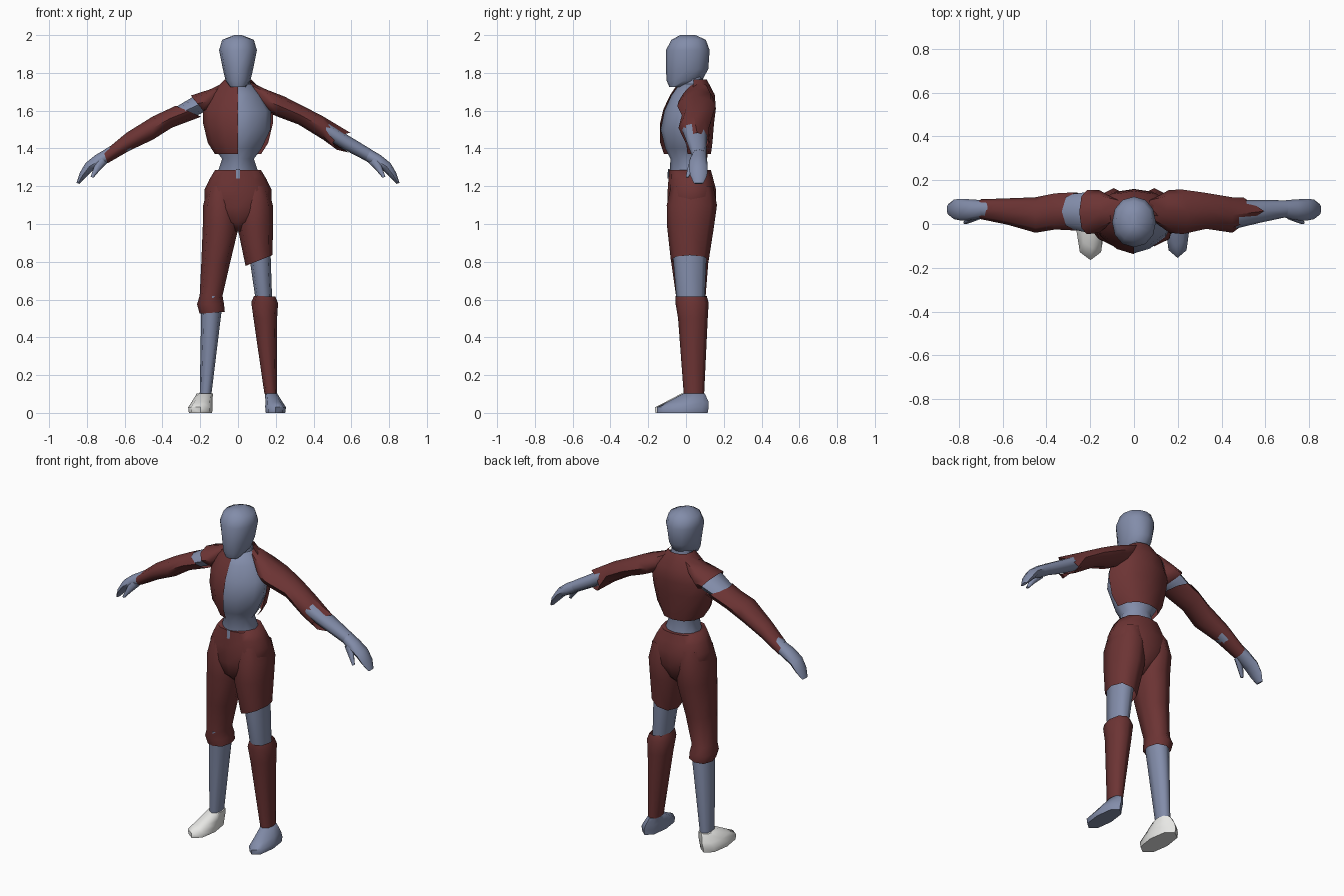
import bpy, bmesh, math


def colour(name, rgb):
    m = bpy.data.materials.new(name)
    m.diffuse_color = (*rgb, 1)
    return m


RED = colour("dark red cloth", (0.150, 0.034, 0.034))
BLUE = colour("slate blue skin", (0.225, 0.265, 0.40))
WHITE = colour("off white", (0.80, 0.80, 0.78))


def loft(name, mat, rings, side=1, n=8, power=0.95, front=None, caps=True, skip=None, notch=0):
    """Skin rings (x0, z0, x1, z1, y0, y1); side=-1 mirrors; power above 1 gives a pointed
    section (front: for the front half); notch pulls the last hem in at front and back."""
    bm = bmesh.new()
    rows = []
    for i, (x0, z0, x1, z1, y0, y1) in enumerate(rings):
        row = []
        for k in range(n):
            a = 2 * math.pi * k / n
            c, s = math.cos(a), math.sin(a)
            p = front if front and s < -1e-6 else power
            u = math.copysign(abs(c) ** p, c) if abs(c) > 1e-6 else 0
            v = math.copysign(abs(s) ** p, s) if abs(s) > 1e-6 else 0
            x = (x0 + x1) / 2 + u * (x1 - x0) / 2
            if i == len(rings) - 1:
                x -= notch * abs(v)
            z = (z0 + z1) / 2 + u * (z1 - z0) / 2
            row.append(bm.verts.new((side * x, (y0 + y1) / 2 + v * (y1 - y0) / 2, z)))
        rows.append(row)
    for a, b in zip(rows, rows[1:]):
        for k in range(n):
            j = (k + 1) % n
            f = bm.faces.new((a[k], a[j], b[j], b[k]))
            if skip and skip(f.calc_center_median()):
                bm.faces.remove(f)
    if caps:
        bm.faces.new(rows[0])
        bm.faces.new(rows[-1])
    bmesh.ops.recalc_face_normals(bm, faces=bm.faces)
    me = bpy.data.meshes.new(name)
    bm.to_mesh(me)
    bm.free()
    me.materials.append(mat)
    ob = bpy.data.objects.new(name, me)
    bpy.context.collection.objects.link(ob)
    bpy.ops.object.select_all(action='DESELECT')
    ob.select_set(True)
    bpy.context.view_layer.objects.active = ob
    bpy.ops.object.shade_smooth_by_angle(angle=math.radians(62))
    return ob


def level(*rows):
    """Symmetric horizontal rings from (z, half width, front y, back y)."""
    return [(-w, z, w, z, y0, y1) for z, w, y0, y1 in rows]


# Head and neck
loft("head", BLUE, level(
    (1.725, 0.040, -0.088, -0.02), (1.76, 0.066, -0.103, 0.085),
    (1.82, 0.08, -0.106, 0.118), (1.92, 0.10, -0.106, 0.125),
    (1.975, 0.084, -0.078, 0.105), (2.0, 0.02, -0.03, 0.05)), n=12, power=0.95)
loft("neck", BLUE, level((1.68, 0.075, -0.03, 0.10), (1.79, 0.058, -0.01, 0.088)))

# Torso and half open jacket
loft("torso", BLUE, level(
    (1.25, 0.115, -0.085, 0.12), (1.345, 0.084, -0.083, 0.10),
    (1.40, 0.125, -0.110, 0.11), (1.50, 0.172, -0.134, 0.125),
    (1.60, 0.176, -0.114, 0.14), (1.68, 0.125, -0.078, 0.13),
    (1.74, 0.07, -0.035, 0.095)), n=12, power=0.95, front=1.25)
loft("jacket", RED, level(
    (1.37, 0.122, -0.117, 0.132), (1.43, 0.160, -0.137, 0.14),
    (1.53, 0.184, -0.138, 0.148), (1.61, 0.186, -0.119, 0.158),
    (1.685, 0.15, -0.082, 0.152), (1.765, 0.07, -0.03, 0.11)),
    n=12, power=0.9, front=1.25, caps=False, skip=lambda c: c.x > 0 and c.y < 0.03)

# Arms, hands and thumbs
for side, label in ((-1, "right"), (1, "left")):
    loft(label + "_arm", BLUE, [
        (0.10, 1.71, 0.15, 1.61, 0.01, 0.13), (0.24, 1.672, 0.20, 1.582, -0.038, 0.145),
        (0.33, 1.619, 0.32, 1.537, -0.014, 0.132), (0.45, 1.555, 0.45, 1.46, -0.025, 0.11),
        (0.585, 1.468, 0.56, 1.395, 0.005, 0.11), (0.705, 1.395, 0.675, 1.335, 0.03, 0.108)], side)
    loft(label + "_hand", BLUE, [
        (0.70, 1.397, 0.675, 1.335, 0.03, 0.108), (0.755, 1.365, 0.715, 1.31, 0.018, 0.112),
        (0.808, 1.322, 0.767, 1.285, 0.015, 0.115), (0.838, 1.27, 0.807, 1.245, 0.022, 0.112),
        (0.855, 1.218, 0.84, 1.212, 0.042, 0.092)], side)
    loft(label + "_thumb", BLUE, [
        (0.74, 1.355, 0.69, 1.325, 0.02, 0.06), (0.765, 1.295, 0.735, 1.28, 0.005, 0.035),
        (0.78, 1.25, 0.765, 1.245, -0.002, 0.015)], side, n=6)

# Sleeves: a long one on the left, a shoulder cap and lower sleeve on the right
shoulder = [(0.06, 1.755, 0.15, 1.60, 0.01, 0.125), (0.15, 1.712, 0.172, 1.585, -0.04, 0.156)]
upper = [(0.34, 1.627, 0.32, 1.527, -0.022, 0.142), (0.45, 1.57, 0.45, 1.447, -0.040, 0.122)]
loft("left_sleeve", RED, shoulder + [(0.245, 1.675, 0.20, 1.572, -0.046, 0.157)] + upper
     + [(0.595, 1.483, 0.588, 1.378, -0.002, 0.12)], caps=False, notch=0.09)
loft("shoulder_cap", RED, shoulder + [(0.25, 1.680, 0.18, 1.595, -0.047, 0.155)], -1, caps=False)
loft("right_sleeve", RED, [(0.33, 1.626, 0.195, 1.568, -0.030, 0.145),
     (0.37, 1.607, 0.35, 1.51, -0.025, 0.14), upper[1],
     (0.59, 1.483, 0.575, 1.388, -0.002, 0.117),
     (0.712, 1.382, 0.69, 1.322, 0.022, 0.113)], -1, caps=False)

# Trousers: hips, one long leg, one short leg
loft("hips", RED, level(
    (0.96, 0.02, -0.03, 0.07), (1.01, 0.08, -0.085, 0.125), (1.09, 0.176, -0.100, 0.158),
    (1.18, 0.178, -0.097, 0.160), (1.235, 0.152, -0.093, 0.145), (1.285, 0.122, -0.09, 0.132)),
    n=12, power=0.85)
thigh = [(0.02, 1.20, 0.160, 1.20, -0.08, 0.145), (0.0, 1.10, 0.184, 1.10, -0.102, 0.164),
         (0.0, 0.97, 0.186, 1.0, -0.10, 0.148)]
loft("short_trouser_leg", RED, thigh + [(0.04, 0.778, 0.182, 0.835, -0.08, 0.12)],
     power=0.85, caps=False)
loft("long_trouser_leg", RED, thigh + [
    (0.043, 0.79, 0.194, 0.80, -0.078, 0.118), (0.082, 0.62, 0.203, 0.62, -0.053, 0.104),
    (0.074, 0.575, 0.217, 0.575, -0.054, 0.12), (0.07, 0.535, 0.203, 0.525, -0.045, 0.115)],
    -1, power=0.85, caps=False)
loft("waist_tab", BLUE, [(-0.01, 1.24, 0.01, 1.24, -0.098, -0.09),
                         (-0.01, 1.29, 0.01, 1.29, -0.096, -0.086)], n=4)

# Lower legs, gaiter and feet
calf = [(0.09, 0.62, 0.180, 0.62, -0.052, 0.10), (0.088, 0.53, 0.195, 0.53, -0.04, 0.105),
        (0.143, 0.08, 0.203, 0.08, -0.008, 0.092)]
loft("left_knee", BLUE, [(0.055, 0.86, 0.172, 0.86, -0.072, 0.11), calf[0],
                         (0.10, 0.55, 0.18, 0.55, -0.03, 0.09)], power=0.85)
loft("right_calf", BLUE, calf, -1, power=0.85)
loft("left_gaiter", RED, [(0.085, 0.62, 0.198, 0.615, -0.056, 0.11),
     (0.07, 0.585, 0.212, 0.58, -0.056, 0.12), (0.082, 0.50, 0.207, 0.50, -0.042, 0.115),
     (0.14, 0.10, 0.206, 0.10, -0.012, 0.096)], power=0.85, caps=False)
for side, label, mat, g in ((1, "left_foot", BLUE, 0.0), (-1, "right_foot", WHITE, 0.010)):
    loft(label, mat, [
        (0.147 - g, 0.0, 0.25 + g, 0.0, -0.152 - g, 0.115),
        (0.144 - g, 0.03, 0.254 + g, 0.03, -0.155 - g, 0.12),
        (0.145 - g, 0.06, 0.237 + g, 0.055, -0.10 - g, 0.12),
        (0.143 - g, 0.102, 0.208 + g, 0.102, -0.015 - g, 0.10)], side, power=0.85)
